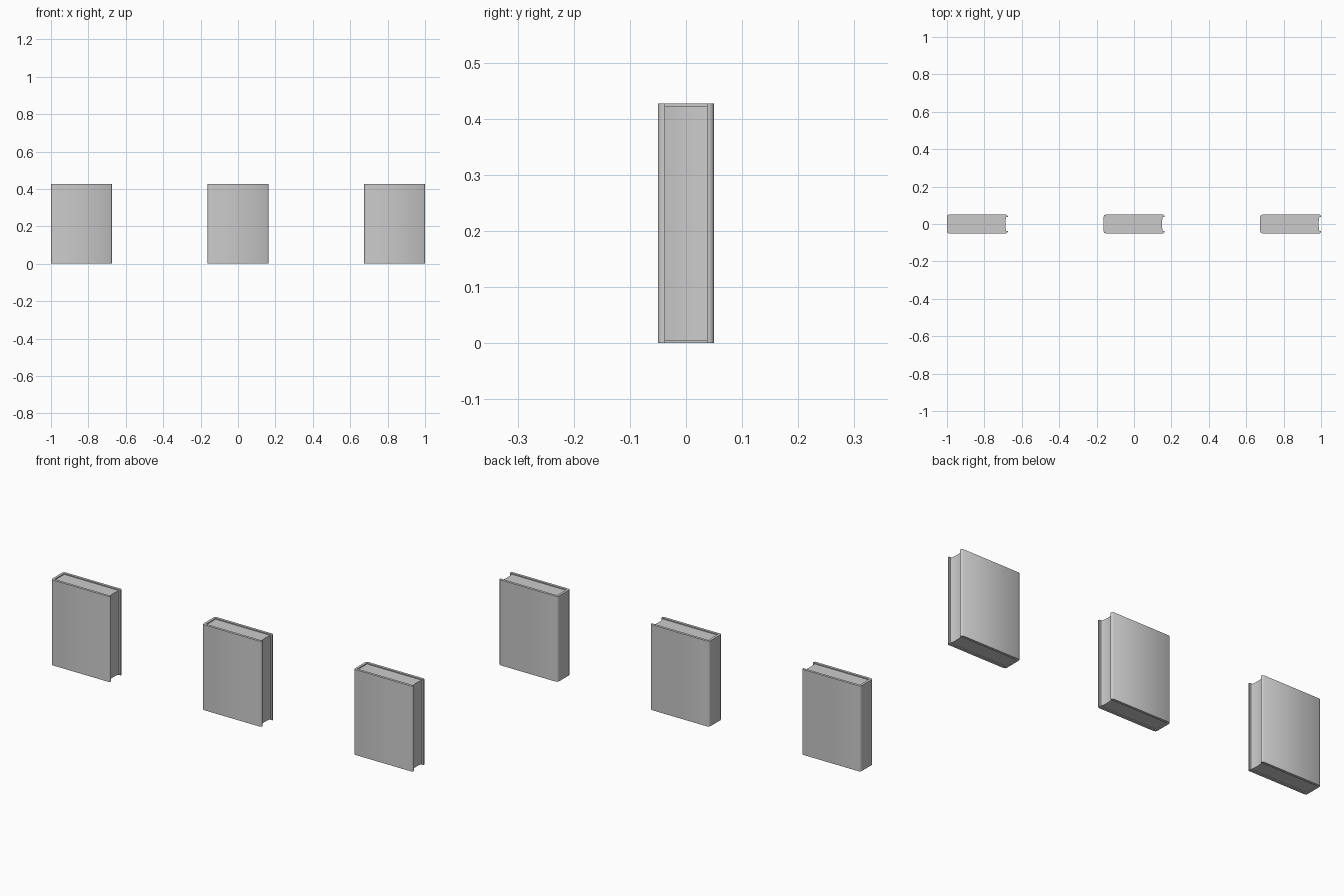
import bpy, bmesh, math

cube = bpy.data.objects.get("Cube")
if cube:
    bpy.data.objects.remove(cube, do_unlink=True)

HALF_W, HALF_D, HEIGHT = 0.1625, 0.05, 0.427
BOARD = 0.0125      # cover thickness

grey = bpy.data.materials.new("plain grey")
grey.use_nodes = True
colour = (0.6, 0.6, 0.6, 1)
grey.diffuse_color = colour
grey.node_tree.nodes["Principled BSDF"].inputs["Base Color"].default_value = colour


def extrude_profile(name, profile, z0, z1, x):
    """Extrude a closed xy outline from z0 to z1 and place it at x."""
    bm = bmesh.new()
    base = bm.faces.new([bm.verts.new((px, py, z0)) for px, py in profile])
    ext = bmesh.ops.extrude_face_region(bm, geom=[base], use_keep_orig=True)
    top = [v for v in ext["geom"] if isinstance(v, bmesh.types.BMVert)]
    bmesh.ops.translate(bm, verts=top, vec=(0, 0, z1 - z0))
    bmesh.ops.recalc_face_normals(bm, faces=bm.faces)
    mesh = bpy.data.meshes.new(name)
    bm.to_mesh(mesh)
    bm.free()
    mesh.materials.append(grey)
    obj = bpy.data.objects.new(name, mesh)
    obj.location.x = x
    bpy.context.collection.objects.link(obj)
    bpy.ops.object.select_all(action="DESELECT")
    obj.select_set(True)
    bpy.context.view_layer.objects.active = obj
    bpy.ops.object.shade_smooth_by_angle(angle=math.radians(50))
    return obj


# Cover: U-shaped outline with softened spine and fore-edge corners
inner = HALF_D - BOARD
half = [(-HALF_W, HALF_D - 0.011), (-HALF_W + 0.003, HALF_D - 0.003),
        (-HALF_W + 0.011, HALF_D), (HALF_W - 0.006, HALF_D),
        (HALF_W, HALF_D - 0.006), (HALF_W, inner), (-HALF_W + BOARD, inner)]
cover = half + [(x, -y) for x, y in reversed(half)]

# Page block: set back from the fore edge, with a slight hollow
spine_x, fore_x = -HALF_W + BOARD, HALF_W - 0.009
hollow = [(fore_x - 0.004 * (1 - (t / 3) ** 2), inner * t / 3) for t in range(-3, 4)]
pages = [(spine_x, inner), (spine_x, -inner)] + hollow

for label, x in (("left", 0.8375), ("middle", 0), ("right", -0.8375)):
    extrude_profile(label + "_book_cover", cover, 0, HEIGHT, x)
    extrude_profile(label + "_book_pages", pages, 0.004, HEIGHT - 0.005, x)
